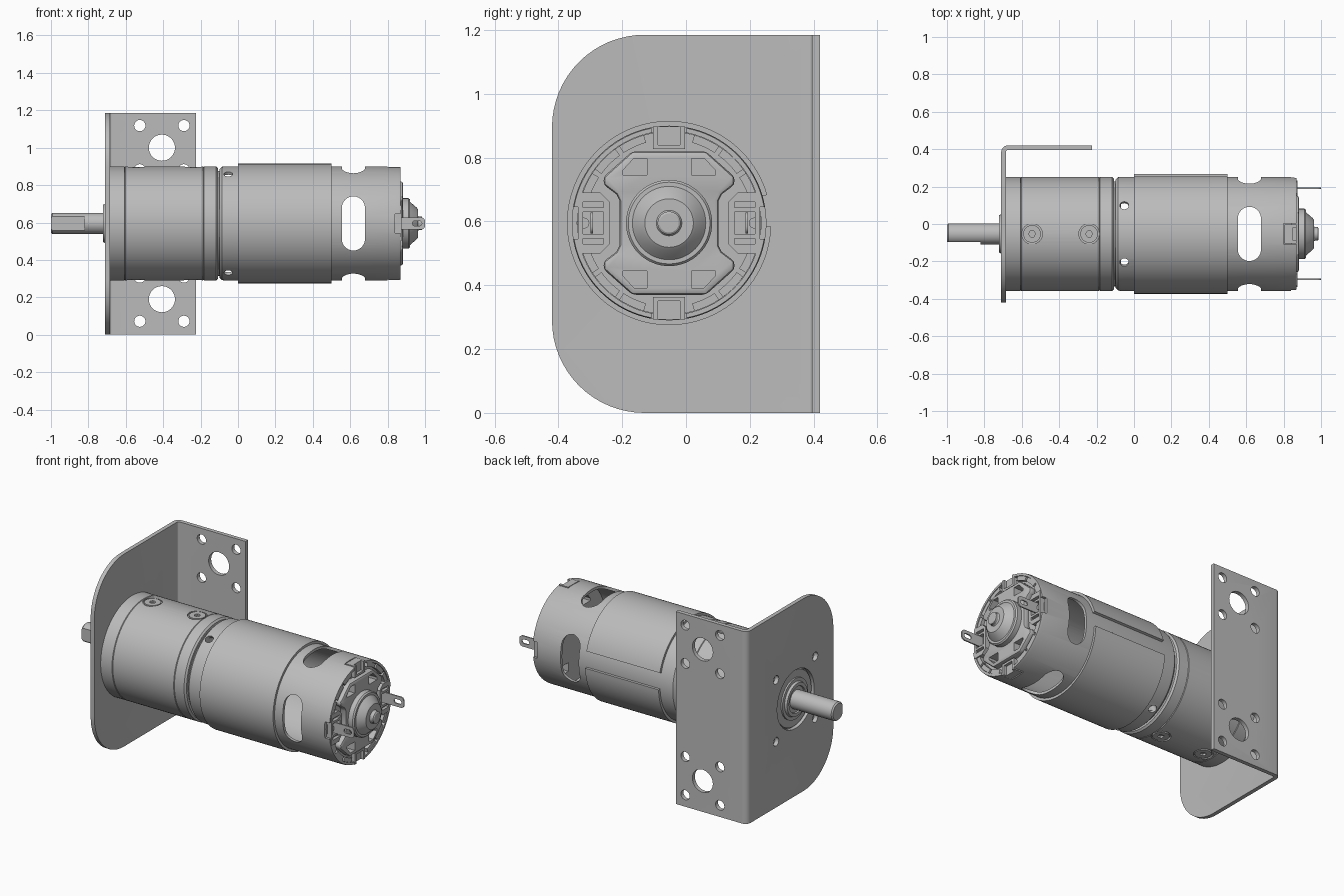
import bpy, bmesh
from math import sin, cos, pi, radians
from mathutils import Vector, Matrix

if "Cube" in bpy.data.objects:
    bpy.data.objects.remove(bpy.data.objects["Cube"])

CY, CZ = -0.053, 0.595          # motor axis
AXIS = Vector((0, CY, CZ))

steel = bpy.data.materials.new("plain grey metal")
steel.use_nodes = True
GREY = (0.5, 0.5, 0.5, 1)
steel.diffuse_color = GREY
steel.node_tree.nodes["Principled BSDF"].inputs["Base Color"].default_value = GREY


def make(name, bm):
    bmesh.ops.remove_doubles(bm, verts=bm.verts, dist=1e-5)
    bmesh.ops.recalc_face_normals(bm, faces=bm.faces)
    mesh = bpy.data.meshes.new(name)
    bm.to_mesh(mesh)
    bm.free()
    ob = bpy.data.objects.new(name, mesh)
    bpy.context.collection.objects.link(ob)
    mesh.materials.append(steel)
    return ob


def lathe(name, profile, steps=96, closed=False):
    """Turn (x, radius) points around the motor axis."""
    bm = bmesh.new()
    vs = [bm.verts.new((x, CY, CZ + r)) for x, r in profile]
    edges = [bm.edges.new(p) for p in zip(vs, vs[1:])]
    if closed:
        edges.append(bm.edges.new((vs[-1], vs[0])))
    bmesh.ops.spin(bm, geom=vs + edges, cent=AXIS, axis=(1, 0, 0), angle=2 * pi, steps=steps)
    return make(name, bm)


def prism(name, outline, axis, lo, hi):
    """Extrude a 2D outline along x, y or z."""
    place = {"x": lambda u, v, w: (w, u, v),
             "y": lambda u, v, w: (u, w, v),
             "z": lambda u, v, w: (u, v, w)}[axis]
    bm = bmesh.new()
    face = bm.faces.new([bm.verts.new(place(u, v, lo)) for u, v in outline])
    top = bmesh.ops.extrude_face_region(bm, geom=[face])["geom"]
    step = Vector(place(0, 0, hi - lo))
    bmesh.ops.translate(bm, vec=step, verts=[g for g in top if isinstance(g, bmesh.types.BMVert)])
    return make(name, bm)


def arc(u, v, r, a0, a1, n=16):
    return [(u + r * cos(radians(a0 + (a1 - a0) * i / n)),
             v + r * sin(radians(a0 + (a1 - a0) * i / n))) for i in range(n + 1)]


def circle(u, v, r, n=32):
    return arc(u, v, r, 0, 360, n)[:-1]


def rect(u0, u1, v0, v1):
    return [(u0, v0), (u1, v0), (u1, v1), (u0, v1)]


def sector(name, r0, r1, a0, a1, x0, x1, n=24):
    pts = arc(CY, CZ, r1, a0, a1, n) + arc(CY, CZ, r0, a1, a0, n)
    return prism(name, pts, "x", x0, x1)


def finish(ob, cutters=(), bevel=0):
    """Bevel, cut, bake the result and shade smooth with sharp edges."""
    if bevel:
        m = ob.modifiers.new("bevel", "BEVEL")
        m.width, m.segments = bevel, 2
    for c in cutters:
        m = ob.modifiers.new("cut", "BOOLEAN")
        m.operation, m.solver, m.object = "DIFFERENCE", "EXACT", c
    if ob.modifiers:
        dg = bpy.context.evaluated_depsgraph_get()
        ob.data = bpy.data.meshes.new_from_object(ob.evaluated_get(dg))
        ob.modifiers.clear()
    for c in cutters:
        bpy.data.objects.remove(c)
    bpy.ops.object.select_all(action="DESELECT")
    bpy.context.view_layer.objects.active = ob
    ob.select_set(True)
    bpy.ops.object.shade_smooth_by_angle(angle=radians(30))
    return ob


SIGNS = (1, -1)
QUADS = [(a, b) for a in SIGNS for b in SIGNS]

# L-shaped bracket with rounded corners and holes
X0, X1, Y, T, H = -0.71, -0.225, 0.42, 0.025, 1.185
bend = [(X0, -Y)] + arc(X0 + 0.035, Y - 0.035, 0.035, 180, 90, 6) + [(X1, Y), (X1, Y - T)]
bend += arc(X0 + 0.035, Y - 0.035, 0.01, 90, 180, 6) + [(X0 + T, -Y)]
bracket = prism("bracket", bend, "z", 0, H)
R = 0.29
cuts = [prism("c", arc(R - Y, R, R, 180, 270) + [(R - Y, -0.1), (-Y - 0.1, -0.1), (-Y - 0.1, R)],
              "x", X0 - 0.1, X0 + 0.1),
        prism("c", arc(R - Y, H - R, R, 180, 90) + [(R - Y, H + 0.1), (-Y - 0.1, H + 0.1), (-Y - 0.1, H - R)],
              "x", X0 - 0.1, X0 + 0.1),
        prism("c", circle(CY, CZ, 0.18, 48), "x", X0 - 0.1, X0 + 0.1)]
for z in (0.19, 1.0):
    cuts.append(prism("c", circle(-0.407, z, 0.07), "y", 0.3, 0.5))
    cuts += [prism("c", circle(-0.407 + 0.118 * a, z + 0.118 * b, 0.03, 24), "y", 0.3, 0.5) for a, b in QUADS]
cuts += [prism("c", circle(CY + 0.19 * a, CZ + 0.19 * b, 0.026, 24), "x", X0 - 0.1, X0 + 0.1) for a, b in QUADS]
finish(bracket, cuts)

# Gearbox with fine seams, front pilot and screw holes
r = 0.305
prof = [(-0.698, 0), (-0.698, 0.17), (-0.685, 0.175), (-0.685, r)]
for seam in (-0.605, -0.185):
    prof += [(seam - 0.003, r), (seam, r - 0.004), (seam + 0.003, r)]
prof += [(-0.117, r), (-0.107, r - 0.01), (-0.107, 0)]
gearbox = lathe("gearbox", prof)
cuts = [prism("c", circle(CY + 0.19 * a, CZ + 0.19 * b, 0.022, 16), "x", -0.75, -0.62) for a, b in QUADS]
for x in (-0.545, -0.24):
    for s in SIGNS:
        cuts.append(prism("c", circle(x, CY, 0.055), "z", *sorted((CZ + s * 0.292, CZ + s * 0.4))))
finish(gearbox, cuts)
for x in (-0.545, -0.24):
    for s in SIGNS:
        lo, hi = sorted((CZ + s * 0.28, CZ + s * 0.303))
        screw = prism("side_screw", circle(x, CY, 0.047), "z", lo, hi)
        finish(screw, [prism("c", circle(x, CY, 0.018, 6), "z", *sorted((CZ + s * 0.288, CZ + s * 0.4)))])

# Bearing boss and shaft with a flat
finish(lathe("bearing_boss", [(-0.69, 0.125), (-0.708, 0.125), (-0.708, 0.105), (-0.722, 0.1), (-0.722, 0.08),
                              (-0.712, 0.078), (-0.712, 0), (-0.69, 0)], 64))
shaft = lathe("shaft", [(-0.69, 0), (-0.69, 0.057), (-0.992, 0.057), (-1, 0.05), (-1, 0)], 48)
finish(shaft, [prism("c", rect(-1.1, -0.82, CY - 0.2, CY - 0.042), "z", 0.4, 0.8)])

# Spigot between gearbox and motor
finish(lathe("coupling_neck", [(-0.12, 0), (-0.12, 0.28), (-0.08, 0.28), (-0.08, 0)]))

# Hollow motor can with vent slots, ports and rim notches
can = lathe("motor_can", [(-0.1, 0), (-0.1, 0.288), (-0.085, 0.303), (-0.07, r), (0.855, r), (0.87, 0.302),
                          (0.87, 0.288), (-0.07, 0.288), (-0.07, 0)])
slot = arc(0.617, 0.083, 0.062, 0, 180, 12) + arc(0.617, -0.083, 0.062, 180, 360, 12)
cuts = [prism("c", [(x, t + CZ) for x, t in slot], "y", -0.6, 0.5),
        prism("c", [(x, t + CY) for x, t in slot], "z", 0.1, 1.1),
        prism("c", rect(0.8, 1, CY - 0.055, CY + 0.055), "z", 0.1, 1.1),
        prism("c", rect(0.84, 1, CZ - 0.05, CZ + 0.05), "y", -0.6, 0.5)]
for a in (60, 120, 240, 300):
    port = prism("c", circle(-0.052, 0, 0.024, 16), "z", 0.25, 0.36)
    port.data.transform(Matrix.Translation(AXIS) @ Matrix.Rotation(radians(a - 90), 4, "X"))
    cuts.append(port)
finish(can, cuts)

# Split flux ring
finish(sector("flux_ring", 0.3, 0.32, -2, -344, 0, 0.5, 96))

# End cap base, outer rim pieces and corner frame
base = lathe("end_cap", [(0.79, 0), (0.79, 0.287), (0.845, 0.287), (0.845, 0)])
frame_half = [(0.115, 0.225), (0.205, 0.145), (0.205, 0.12), (0.165, 0.09), (0.155, 0.07)]
side = frame_half + [(u, -v) for u, v in reversed(frame_half)]
outline = side + [(-u, -v) for u, v in side]
frame = prism("end_cap_frame", [(CY + u, CZ + v) for u, v in outline], "x", 0.835, 0.882)
window = [(0.07, 0.15), (0.145, 0.15), (0.145, 0.165), (0.11, 0.203), (0.07, 0.203)]


def windows(lo):
    return [prism("c", [(CY + a * u, CZ + b * v) for u, v in window], "x", lo, 0.95) for a, b in QUADS]


finish(base, windows(0.7))
finish(frame, windows(0.7), bevel=0.012)
for k in range(4):
    for a0, a1 in ((16, 33), (36, 54), (57, 74)):
        finish(sector("rim_piece", 0.262, 0.287, 90 * k + a0, 90 * k + a1, 0.835, 0.866, 8))

# Stepped rear bearing housing
finish(lathe("rear_bearing_housing", [
    (0.84, 0), (0.84, 0.135), (0.912, 0.135), (0.92, 0.128), (0.92, 0.115), (0.928, 0.108), (0.955, 0.085),
    (0.962, 0.076), (0.962, 0.04), (0.968, 0.036), (0.983, 0.036), (0.987, 0.03), (0.987, 0)], 64))

# Latch blocks above and below
for s in SIGNS:
    v0, v1 = sorted((CZ + s * 0.232, CZ + s * 0.303))
    latch = prism("latch_block", rect(CY - 0.05, CY + 0.05, v0, v1), "x", 0.805, 0.868)
    w0, w1 = sorted((CZ + s * 0.245, CZ + s * 0.35))
    finish(latch, [prism("c", rect(CY - 0.034, CY + 0.034, w0, w1), "x", 0.85, 0.9)])

# Terminal holders and lugs on both sides
for s in SIGNS:
    half = [(0.285, 0.095), (0.215, 0.095), (0.185, 0.065)]
    body = [(CY + s * u, CZ + v) for u, v in half + [(u, -v) for u, v in reversed(half)]]
    holder = prism("terminal_holder", body, "x", 0.83, 0.874)
    u0, u1 = sorted((CY + s * 0.205, CY + s * 0.27))
    cuts = [prism("c", rect(u0, u1, CZ - 0.035, CZ + 0.035), "x", 0.848, 0.95)]
    cuts += [prism("c", rect(u0, u1, *sorted((CZ + t * 0.048, CZ + t * 0.066))), "x", 0.855, 0.95) for t in SIGNS]
    finish(holder, cuts)
    y = CY + s * 0.243
    lug = [(0.82, CZ - 0.033)] + arc(0.978, CZ - 0.011, 0.022, -90, 0, 5)
    lug += arc(0.978, CZ + 0.011, 0.022, 0, 90, 5) + [(0.82, CZ + 0.033)]
    hole = arc(0.97, CZ, 0.013, -90, 90, 8) + arc(0.945, CZ, 0.013, 90, 270, 8)
    finish(prism("terminal_lug", lug, "y", y - 0.004, y + 0.004), [prism("c", hole, "y", y - 0.1, y + 0.1)])
    finish(prism("terminal_rivet", circle(CY + s * 0.267, CZ, 0.017, 20), "x", 0.84, 0.868))
